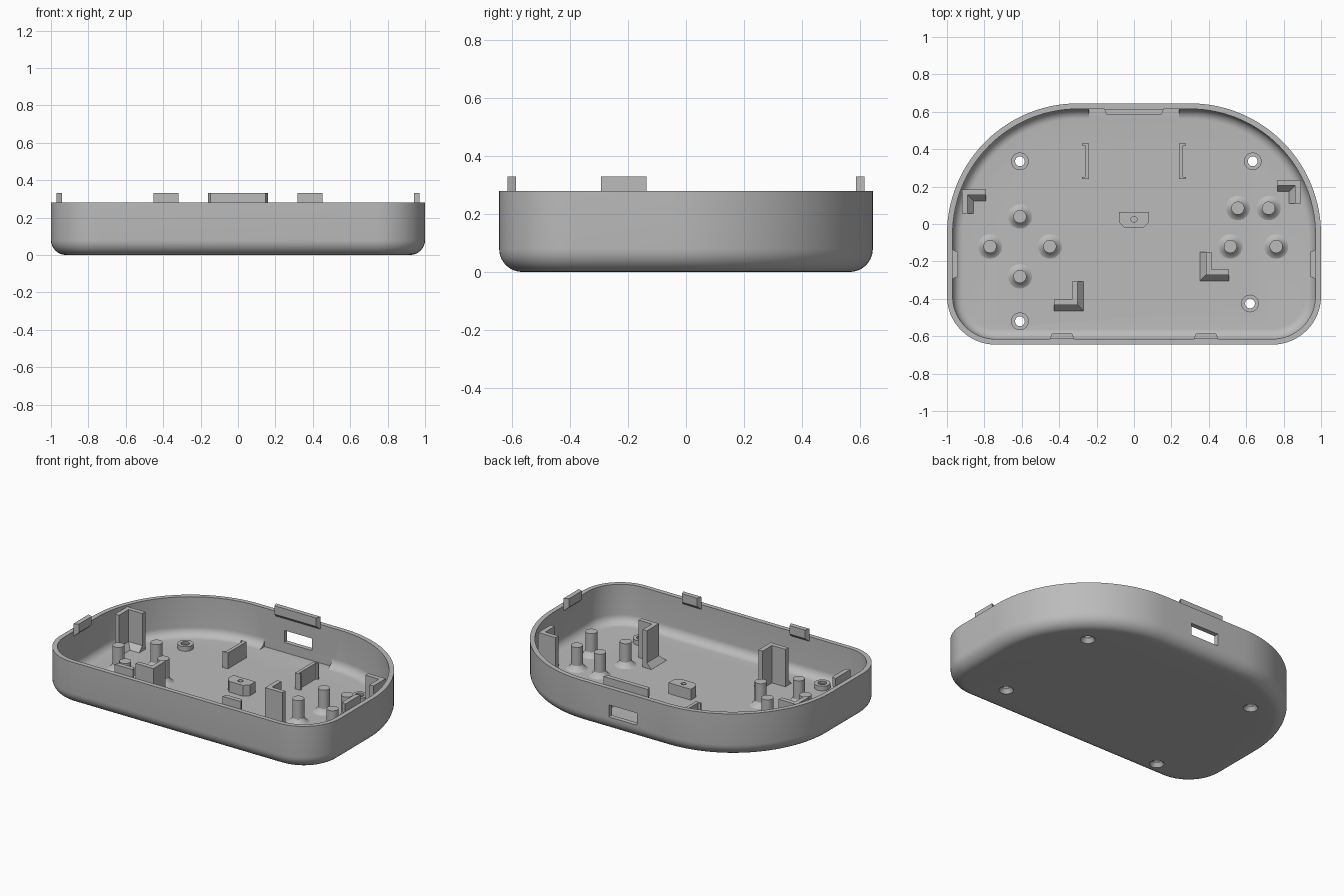
import bpy, bmesh, math
from mathutils import Vector

if "Cube" in bpy.data.objects:
    bpy.data.objects.remove(bpy.data.objects["Cube"])

grey = bpy.data.materials.new("plain grey")
grey.diffuse_color = (0.5, 0.5, 0.5, 1)
grey.use_nodes = True
grey.node_tree.nodes["Principled BSDF"].inputs["Base Color"].default_value = grey.diffuse_color
FLOOR, RIM = 0.03, 0.28


def finish(bm, name):
    bmesh.ops.recalc_face_normals(bm, faces=bm.faces)
    me = bpy.data.meshes.new(name)
    bm.to_mesh(me)
    bm.free()
    me.materials.append(grey)
    ob = bpy.data.objects.new(name, me)
    bpy.context.collection.objects.link(ob)
    return ob


def smooth(ob):
    bpy.ops.object.select_all(action='DESELECT')
    ob.select_set(True)
    bpy.context.view_layer.objects.active = ob
    bpy.ops.object.shade_smooth_by_angle(angle=math.radians(32))


def loft(name, rings):
    """Closed skin through rings of equal point count, capped at both ends."""
    bm = bmesh.new()
    loops = [[bm.verts.new(p) for p in r] for r in rings]
    for a, b in zip(loops, loops[1:]):
        for i in range(len(a)):
            j = (i + 1) % len(a)
            bm.faces.new((a[i], a[j], b[j], b[i]))
    bm.faces.new(loops[0])
    bm.faces.new(loops[-1])
    return finish(bm, name)


def prism(name, pts, z0, z1):
    return loft(name, [[(x, y, z) for x, y in pts] for z in (z0, z1)])


def box(name, x0, x1, y0, y1, z0, z1):
    return prism(name, [(x0, y0), (x1, y0), (x1, y1), (x0, y1)], z0, z1)


def turned(name, x, y, profile, n=32):
    """Round part from (radius, height) pairs."""
    ob = loft(name, [[(x + r * math.cos(2 * math.pi * i / n),
                       y + r * math.sin(2 * math.pi * i / n), z)
                      for i in range(n)] for r, z in profile])
    smooth(ob)
    return ob


def cut(ob, cutters):
    for c in cutters:
        c.hide_render = True
        m = ob.modifiers.new("cut", 'BOOLEAN')
        m.operation, m.solver, m.object = 'DIFFERENCE', 'EXACT', c
        bpy.context.view_layer.objects.active = ob
        bpy.ops.object.modifier_apply(modifier=m.name)
        bpy.data.objects.remove(c)


# Tray outline: wide arcs at the back, tighter corners at the front
def outline(d, z):
    pts = []
    for cx, cy, r, start, n in ((0.3, -0.055, 0.7, 0, 28), (-0.3, -0.055, 0.7, 90, 28),
                                (-0.74, -0.385, 0.26, 180, 16), (0.74, -0.385, 0.26, 270, 16)):
        for i in range(n + 1):
            a = math.radians(start + 90 * i / n)
            pts.append((cx + (r - d) * math.cos(a), cy + (r - d) * math.sin(a), z))
    return pts


quarter = [math.radians(90 * i / 8) for i in range(9)]
profile = [(0.08 - 0.08 * math.sin(a), 0.08 - 0.08 * math.cos(a)) for a in quarter]
profile += [(0, RIM), (0.03, RIM)]
profile += [(0.085 - 0.055 * math.cos(a), FLOOR + 0.055 - 0.055 * math.sin(a)) for a in quarter]
tray = loft("tray", [outline(d, z) for d, z in profile])

# Openings: back port, squared-off floor behind it, countersunk screw holes
screws = [(-0.61, 0.335), (0.635, 0.335), (-0.61, -0.52), (0.62, -0.425)]
cutters = [box("port_cutter", -0.1, 0.1, 0.55, 0.7, 0.095, 0.173),
           box("recess_cutter", -0.24, 0.24, 0.5, 0.615, FLOOR + 0.0005, 0.2)]
for x, y in screws:
    cutters.append(turned("screw_cutter", x, y, [(0.047, -0.005), (0.026, 0.025), (0.026, 0.1)]))
cut(tray, cutters)
smooth(tray)

# Raised rings round the screw holes
for x, y in screws:
    turned("screw_ring", x, y, [(0.026, FLOOR - 0.005), (0.047, FLOOR - 0.005), (0.047, 0.06),
                                (0.026, 0.06), (0.026, FLOOR - 0.005)])
for ob in bpy.data.objects:
    if ob.name.startswith("screw_ring"):
        bm = bmesh.new()
        bm.from_mesh(ob.data)
        # open the middle of the ring
        bmesh.ops.delete(bm, geom=[f for f in bm.faces if len(f.verts) > 4], context='FACES_ONLY')
        bmesh.ops.remove_doubles(bm, verts=bm.verts, dist=1e-5)
        bmesh.ops.recalc_face_normals(bm, faces=bm.faces)
        bm.to_mesh(ob.data)
        bm.free()

# Button support posts with flared feet
for x, y in [(-0.61, 0.04), (-0.77, -0.12), (-0.45, -0.12), (-0.61, -0.28),
             (0.555, 0.085), (0.72, 0.085), (0.515, -0.12), (0.76, -0.12)]:
    turned("support_post", x, y, [(0.065, FLOOR - 0.005), (0.065, FLOOR), (0.05, 0.037),
                                  (0.035, 0.06), (0.035, 0.18)])


# Snap tabs: bevelled ends, sloped underside
def tab(name, centre, angle, half):
    out, side = Vector((math.cos(angle), math.sin(angle), 0)), Vector((-math.sin(angle), math.cos(angle), 0))
    c = Vector(centre)

    def ring(depth, z):
        return [c + out * o + side * s + Vector((0, 0, z)) for o, s in
                ((0, -half), (0, half), (-depth, half - depth * 0.4), (-depth, depth * 0.4 - half))]
    loft(name, [ring(0.002, 0.25), ring(0.03, 0.275), ring(0.03, 0.33)])


tab("back_tab", (0, 0.616, 0), math.pi / 2, 0.16)
for s in (-1, 1):
    tab("front_tab", (0.385 * s, -0.616, 0), -math.pi / 2, 0.066)
    tab("side_tab", (0.971 * s, -0.215, 0), 0 if s > 0 else math.pi, 0.078)
    # Low guide ribs with end lips
    x0, x1 = sorted((0.24 * s, 0.262 * s))
    l0, l1 = sorted((0.24 * s, 0.278 * s))
    box("guide_rib", x0, x1, 0.24, 0.43, FLOOR - 0.005, 0.133)
    for y in (0.24, 0.42):
        box("rib_lip", l0, l1, y, y + 0.01, FLOOR - 0.005, 0.133)

# Central screw block with blind hole
block = prism("centre_block", [(-0.05, -0.02), (0.05, -0.02), (0.08, 0.01), (0.08, 0.065),
                               (-0.08, 0.065), (-0.08, 0.01)], FLOOR - 0.005, 0.1)
cut(block, [turned("block_cutter", 0, 0.025, [(0.016, 0.04), (0.016, 0.15)], 20)])


# Corner brackets: tall L walls with a sloped foot on one side
def bracket(x, y, sx, sy, size, foot_outside):
    """Corner at x, y; arms run along sx and sy."""
    t, foot = 0.03, 0.032

    def ell(a, b):
        return [(x + sx * u, y + sy * v) for u, v in
                ((a, a), (size, a), (size, b), (b, b), (b, size), (a, size))]
    wall = (foot, foot + t) if foot_outside else (0, t)
    wide = (0, foot + t) if foot_outside else (0, t + foot)
    prism("corner_bracket", ell(*wall), FLOOR - 0.005, 0.272)
    loft("bracket_foot", [[(px, py, z) for px, py in ell(*e)]
                          for e, z in ((wide, FLOOR - 0.005), (wide, FLOOR), (wall, 0.065))])


bracket(-0.92, 0.185, 1, -1, 0.128, False)
bracket(0.892, 0.235, -1, -1, 0.125, False)
bracket(-0.27, -0.465, -1, 1, 0.158, True)
bracket(0.352, -0.305, 1, 1, 0.156, True)
